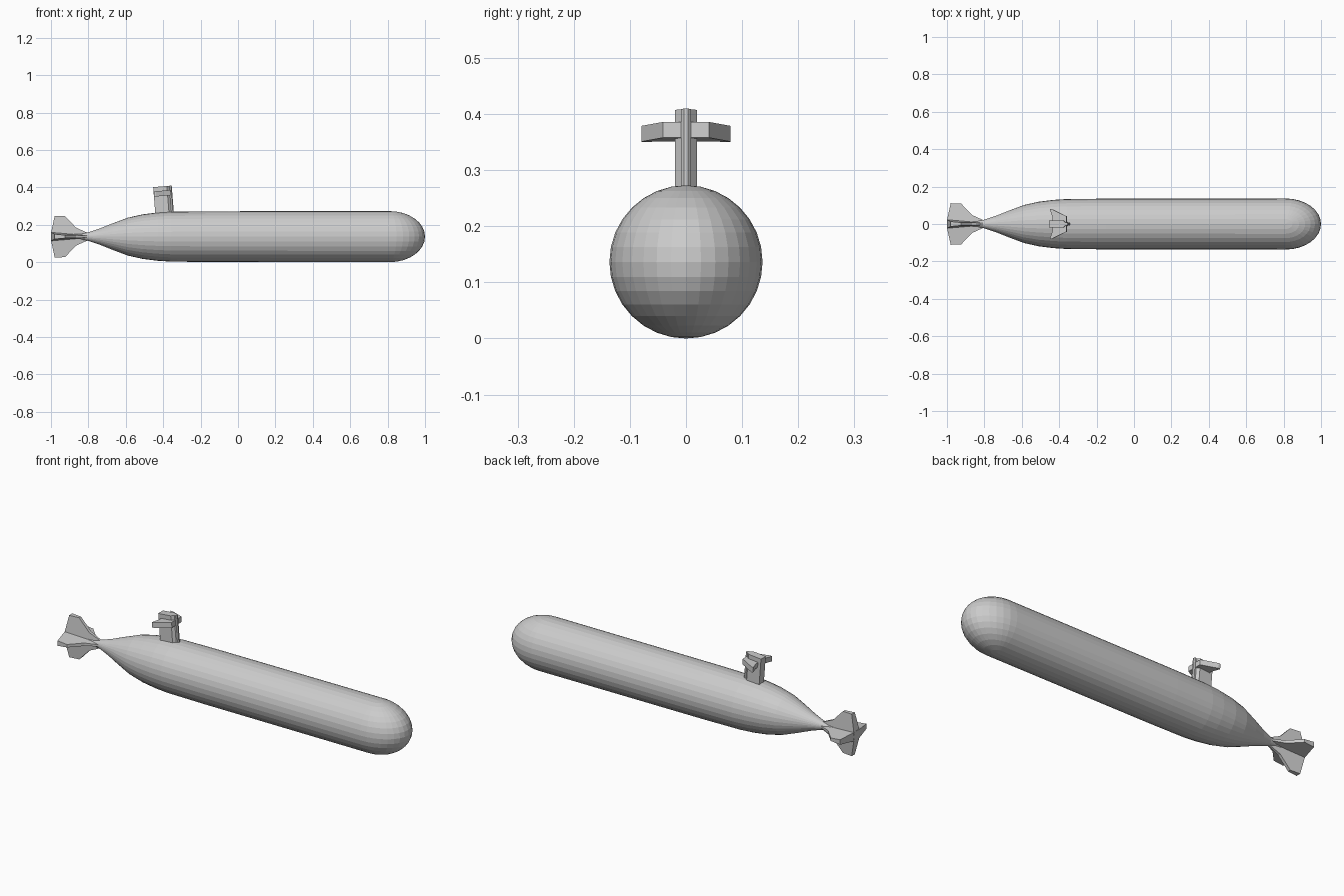
import bpy, bmesh
from math import pi
from mathutils import Matrix, Vector

if "Cube" in bpy.data.objects:
    bpy.data.objects.remove(bpy.data.objects["Cube"])

AXIS_Z = 0.1365
R = 0.1365


def finish(bm, name):
    bmesh.ops.recalc_face_normals(bm, faces=bm.faces)
    me = bpy.data.meshes.new(name)
    bm.to_mesh(me)
    bm.free()
    ob = bpy.data.objects.new(name, me)
    bpy.context.collection.objects.link(ob)
    return ob


def prism(bm, low, high):
    """Closed solid between two matching outlines."""
    a = [bm.verts.new(p) for p in low]
    b = [bm.verts.new(p) for p in high]
    n = len(a)
    bm.faces.new(a[::-1])
    bm.faces.new(b)
    for i in range(n):
        j = (i + 1) % n
        bm.faces.new((a[i], a[j], b[j], b[i]))


# Hull: stretched half sphere as the nose, open rim extruded back into the tail
bm = bmesh.new()
bmesh.ops.create_uvsphere(bm, u_segments=32, v_segments=16, radius=R)
bmesh.ops.delete(bm, geom=[v for v in bm.verts if v.co.x < -1e-4], context='VERTS')
for v in bm.verts:
    v.co = Vector((0.81 + v.co.x * 0.19 / R, v.co.y, v.co.z + AXIS_Z))
stations = [(-0.15, 0.1355), (-0.36, 0.1335), (-0.43, 0.129), (-0.51, 0.119),
            (-0.59, 0.101), (-0.67, 0.071), (-0.74, 0.043), (-0.80, 0.023),
            (-0.84, 0.016), (-0.98, 0.022)]
rim = [e for e in bm.edges if e.is_boundary]
radius = R
for x, r in stations:
    new = bmesh.ops.extrude_edge_only(bm, edges=rim)['geom']
    for v in [g for g in new if isinstance(g, bmesh.types.BMVert)]:
        v.co = Vector((x, v.co.y * r / radius, AXIS_Z + (v.co.z - AXIS_Z) * r / radius))
    rim = [g for g in new if isinstance(g, bmesh.types.BMEdge)]
    radius = r
bmesh.ops.contextual_create(bm, geom=rim)
finish(bm, "hull")

# Tail fins: one wedge-shaped fin repeated around the hull axis
outline = [(-0.79, 0.0), (-0.79, 0.014), (-0.866, 0.048), (-0.925, 0.110),
           (-0.98, 0.111), (-1.0, 0.02), (-1.0, 0.0)]


def half_thickness(x, r):
    return 0.004 + 0.020 * (-0.79 - x) / 0.21 - 0.09 * r + 0.001


for i, name in enumerate(("top_fin", "left_fin", "bottom_fin", "right_fin")):
    bm = bmesh.new()
    prism(bm, [(x, -max(0.002, half_thickness(x, r)), r) for x, r in outline],
          [(x, max(0.002, half_thickness(x, r)), r) for x, r in outline])
    bm.transform(Matrix.Translation((0, 0, AXIS_Z)) @ Matrix.Rotation(i * pi / 2, 4, 'X'))
    finish(bm, name)


# Sail and its planes share the same slight backward lean
def lean(x, y, z):
    return (x - 0.08 * (z - 0.34), y, z + 0.087 * (x + 0.355))


sail = [(-0.349, 0.004), (-0.354, 0.009), (-0.362, 0.009), (-0.375, 0.02), (-0.448, 0.02)]
sail += [(x, -y) for x, y in reversed(sail)]
bm = bmesh.new()
prism(bm, [lean(x, y, 0.25) for x, y in sail], [lean(x, y, 0.409) for x, y in sail])
finish(bm, "sail")

# Swept sail planes, mirrored left and right
plane = [(-0.357, 0.0), (-0.357, 0.041), (-0.436, 0.079), (-0.446, 0.079),
         (-0.432, 0.035), (-0.432, 0.0)]
for side, name in ((1, "left_sail_plane"), (-1, "right_sail_plane")):
    bm = bmesh.new()
    prism(bm, [lean(x, side * y, 0.358) for x, y in plane],
          [lean(x, side * y, 0.386) for x, y in plane])
    finish(bm, name)
